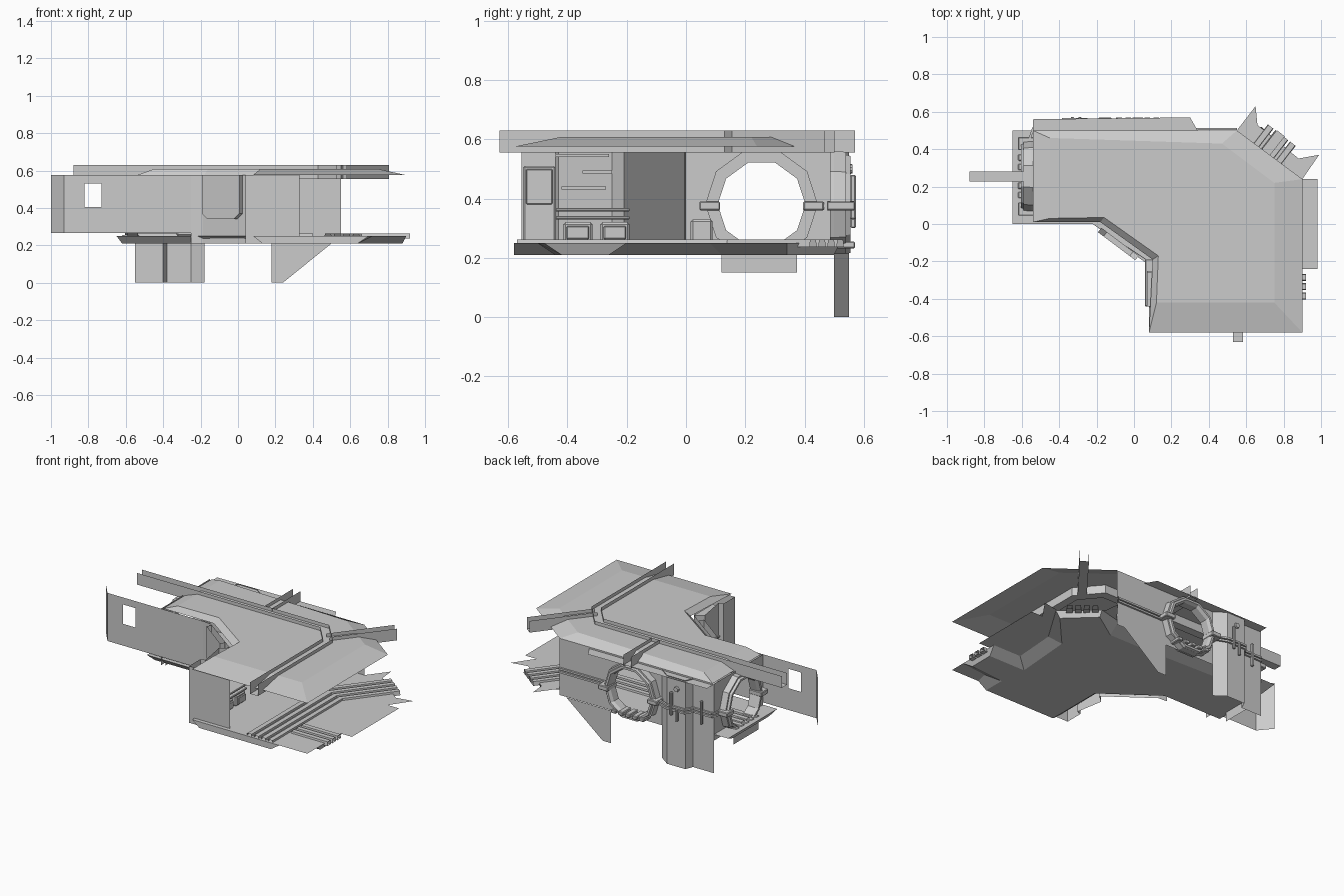
import bpy, bmesh, math
from mathutils import Vector

if "Cube" in bpy.data.objects:
    bpy.data.objects.remove(bpy.data.objects["Cube"])


def finish(name, bm):
    bmesh.ops.remove_doubles(bm, verts=bm.verts, dist=1e-5)
    bmesh.ops.recalc_face_normals(bm, faces=bm.faces)
    me = bpy.data.meshes.new(name)
    bm.to_mesh(me)
    bm.free()
    ob = bpy.data.objects.new(name, me)
    bpy.context.collection.objects.link(ob)
    return ob


def sheet(name, loops, place):
    """Flat panel: first loop is the outline, the others are holes."""
    bm = bmesh.new()
    for pts in loops:
        vs = [bm.verts.new(place(*p)) for p in pts]
        for a, b in zip(vs, vs[1:] + vs[:1]):
            bm.edges.new((a, b))
    bmesh.ops.triangle_fill(bm, edges=bm.edges[:], use_beauty=True)
    return finish(name, bm)


def strip(name, low, high, closed=False):
    """Quads between two matching rows of 3D points."""
    bm = bmesh.new()
    a = [bm.verts.new(p) for p in low]
    b = [bm.verts.new(p) for p in high]
    n = len(a)
    for i in range(n if closed else n - 1):
        j = (i + 1) % n
        bm.faces.new((a[i], a[j], b[j], b[i]))
    return finish(name, bm)


def at(path, z):
    return [(x, y, z) for x, y in path]


def wall(name, path, z0, z1):
    return strip(name, at(path, z0), at(path, z1))


def box(name, x0, x1, y0, y1, z0, z1, bevel=0):
    bm = bmesh.new()
    bmesh.ops.create_cube(bm, size=1)
    for v in bm.verts:
        v.co = Vector(((x0 + x1) / 2 + v.co.x * (x1 - x0), (y0 + y1) / 2 + v.co.y * (y1 - y0),
                       (z0 + z1) / 2 + v.co.z * (z1 - z0)))
    if bevel:
        bmesh.ops.bevel(bm, geom=bm.edges[:], offset=bevel, segments=1, affect='EDGES')
    return finish(name, bm)


def offset(path, d):
    """Shift an open xy path sideways with mitred corners."""
    out = []
    for i, p in enumerate(path):
        p = Vector(p)
        dirs = []
        if i:
            dirs.append((p - Vector(path[i - 1])).normalized())
        if i < len(path) - 1:
            dirs.append((Vector(path[i + 1]) - p).normalized())
        ns = [Vector((-t.y, t.x)) for t in dirs]
        m = sum(ns, Vector((0, 0))).normalized()
        out.append(tuple(p + m * d / m.dot(ns[0])))
    return out


def sweep(name, path, profile):
    """Sweep a (side, height) profile along an xy path."""
    bm = bmesh.new()
    rows = [[bm.verts.new((x, y, z)) for x, y in offset(path, d)] for d, z in profile]
    for a, b in zip(rows, rows[1:]):
        for i in range(len(path) - 1):
            bm.faces.new((a[i], a[i + 1], b[i + 1], b[i]))
    return finish(name, bm)


def rect(u0, u1, z0, z1):
    return [(u0, z0), (u1, z0), (u1, z1), (u0, z1)]


# floor with outer landings
floor = [(-.65, 0), (-.65, .5), (-.54, .5), (.55, .5), (.65, .63), (.66, .53), (.88, .35), (.99, .37),
         (.9, .24), (.98, .24), (.98, -.24), (.9, -.24), (.9, -.58), (.08, -.58), (.08, -.2), (-.22, 0)]
sheet("floor", [floor], lambda x, y: (x, y, .25))

# branching pan below the floor, with sloped sides
pan = [(-.62, .04), (-.62, .41), (.3, .38), (.5, .38), (.68, .5), (.85, .34), (.65, .12), (.62, -.26),
       (.88, -.26), (.88, -.42), (.64, -.44), (.64, -.58), (.13, -.58), (.13, -.2), (-.2, .04)]
rim = [(-.65, 0), (-.65, .5), (.3, .5), (.52, .48), (.68, .52), (.88, .34), (.72, .08), (.7, -.2),
       (.9, -.2), (.9, -.48), (.72, -.5), (.7, -.58), (.08, -.58), (.08, -.22), (-.22, 0)]
sheet("floor_pan", [pan], lambda x, y: (x, y, .21))
strip("floor_pan_slope", at(pan, .21), at(rim, .25), True)

# roof: raised centre, sloped border, rear ledge
edge = [(-.54, .5), (.55, .5), (.9, .24), (.9, -.58), (.08, -.58), (.1, -.19), (-.18, .01), (-.54, .01)]
inner = [(-.45, .46), (.47, .43), (.75, .22), (.75, -.42), (.12, -.42), (.13, -.17), (-.16, .035), (-.45, .03)]
strip("roof_slope", at(edge, .575), at(inner, .608), True)
sheet("roof_centre", [inner], lambda x, y: (x, y, .608))
sheet("roof_rear_ledge", [[(-.54, .5), (.34, .5), (.3, .57), (-.54, .56)]], lambda x, y: (x, y, .565))


def door(tag, cu, place, u0, u1):
    """Wall with a ten-sided doorway, its stepped ring, clamps and sill."""
    def gon(r):
        return [(cu + r * math.cos(math.radians(a)), max(.212, .38 + r * math.sin(math.radians(a))))
                for a in range(0, 360, 36)]
    sheet(tag + "_wall", [rect(u0, u1, .21, .575), gon(.166)], lambda u, z: place(u, z, 0))
    prof = [(.148, -.015), (.148, .035), (.158, .055), (.172, .055), (.176, .04), (.186, .04), (.19, 0),
            (.19, -.015)]
    rows = [[place(u, z, d) for u, z in gon(r)] for r, d in prof]
    for a, b in zip(rows, rows[1:] + rows[:1]):
        strip(tag + "_ring", a, b, True)

    def block(part, ua, ub, d0, d1, z0, z1):
        p, q = place(ua, 0, d0), place(ub, 0, d1)
        box(tag + part, *sorted((p[0], q[0])), *sorted((p[1], q[1])), z0, z1, .004)
    for s in (-1, 1):
        block("_clamp", cu + s * .14, cu + s * .21, -.025, .07, .36, .39)
    for k in range(5):
        c = cu - .1 + k * .05
        block("_sill_tooth", c - .017, c + .017, -.02, .07, .232, .255)


door("back_door", .02, lambda u, z, d: (u, .5 + d, z), -.54, .55)
door("left_door", .255, lambda u, z, d: (-.55 - d, u, z), 0, .5)

# front-left walls, with a window and a hatch on the diagonal
wall("front_wall_return", [(-1, .085), (-.93, 0)], .265, .575)
sheet("front_window_wall", [rect(-.93, -.25, .265, .575), rect(-.82, -.73, .405, .53)], lambda u, z: (u, 0, z))
wall("diagonal_wall", [(-.25, 0), (-.19, -.005), (.09, -.21)], .21, .575)
hatch = [(0, .575), (0, .37), (.15, .34), (.85, .34), (1, .37), (1, .575)]


def hatch_point(t, z, d):
    return (-.19 + .2 * t - d * .6, -.04 - .15 * t - d * .8, z)


strip("hatch_rim", [hatch_point(t, z, -.025) for t, z in hatch], [hatch_point(t, z, .005) for t, z in hatch])
sheet("hatch_panel", [hatch], lambda t, z: hatch_point(t, z, .005))
wall("side_wall", [(.09, -.21), (.04, -.25), (.07, -.43), (.04, -.44), (.04, -.555), (.33, -.555)], .21, .575)

# interior storage along the side wall
box("locker", .08, .15, -.55, -.44, .25, .51, .006)
box("locker_door", .145, .16, -.54, -.45, .38, .5, .004)
for z in (.335, .362):
    box("work_shelf", .06, .2, -.44, -.19, z - .006, z + .006, .003)
for y in (-.415, -.29):
    box("drawer_block", .08, .19, y, y + .1, .25, .32, .008)
    box("drawer_face", .188, .2, y + .012, y + .088, .262, .308, .004)
for y0, y1, z in ((-.42, -.27, .435), (-.35, -.25, .49), (-.44, -.26, .545)):
    box("wall_shelf", .07, .12, y0, y1, z - .005, z + .005)
box("bin", -.33, -.22, .015, .09, .25, .33, .008)

# outer service column and lower hanging panels
wall("rear_column", [(-.55, .5), (-.4, .5), (-.38, .55), (-.25, .55), (-.18, .5)], 0, .57)
sheet("rear_gusset", [[(.18, .21), (.18, 0), (.24, 0), (.5, .21)]], lambda u, z: (u, .505, z))
sheet("left_apron", [rect(.12, .375, .15, .21)], lambda u, z: (-.6, u, z))

# horizontal cable rails, vertical pipes and a lamp on the outer walls
for z in (.365, .385):
    prof = [(-.006, z - .006), (.006, z - .006), (.006, z + .006), (-.006, z + .006), (-.006, z - .006)]
    sweep("rear_rail", [(.55, .508), (.21, .508)], prof)
    sweep("corner_rail", [(-.17, .53), (-.25, .56), (-.38, .56), (-.41, .51), (-.54, .51), (-.56, .45)], prof)
for x, z0, z1 in ((-.29, .33, .48), (-.33, .3, .38), (-.47, .3, .45)):
    y = .555 if x > -.4 else .505
    box("rear_pipe", x - .008, x + .008, y, y + .018, z0, z1, .004)
bm = bmesh.new()
bmesh.ops.create_cone(bm, cap_ends=True, segments=10, radius1=.018, radius2=.015, depth=.012)
for v in bm.verts:
    v.co = Vector((-.32 + v.co.x, .556 + v.co.z, .5 + v.co.y))
finish("round_lamp", bm)

# roof channels: two upright flanges joined by a base
channel = [(-.027, .63), (-.027, .555), (.027, .555), (.027, .63)]
sweep("roof_channel_main", [(-.88, .255), (.44, .255), (.555, .12), (.555, -.63)], channel)
sweep("roof_channel_corner", [(.53, .16), (.785, .485)], channel)
sweep("roof_channel_back", [(.02, .28), (.02, .57)], channel)

# raised floor treads
for d in (-.075, -.025, .025, .075):
    prof = [(d - .019, .236), (d - .015, .262), (d + .015, .262), (d + .019, .236), (d - .019, .236)]
    sweep("floor_tread_long", [(.555, -.57), (.555, .17), (.79, .475)], prof)
    if d < .07:
        sweep("floor_tread_side", [(.66, -.31), (.92, -.31)], prof)
        sweep("floor_tread_left", [(-.6, .25), (.4, .25)], prof)
